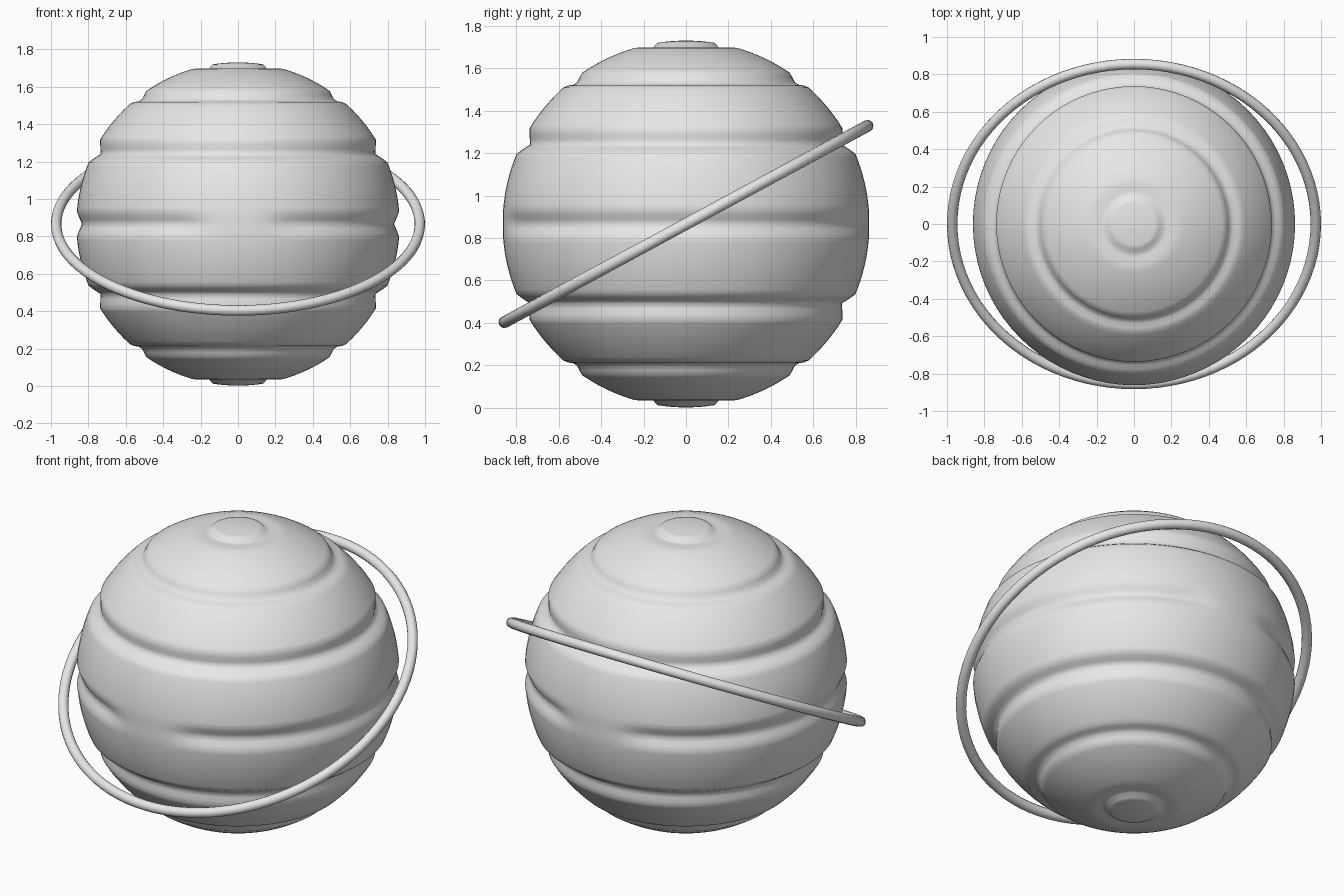
import bpy
import bmesh
from math import asin, atan2, cos, sin, degrees, radians, pi

RADIUS = 0.864
CENTRE = (0, 0, 0.866)

cube = bpy.data.objects.get("Cube")
if cube:
    bpy.data.objects.remove(cube, do_unlink=True)

grey = bpy.data.materials.new("light grey")
grey.use_nodes = True
grey.diffuse_color = (0.8, 0.8, 0.8, 1)
grey.node_tree.nodes["Principled BSDF"].inputs["Base Color"].default_value = grey.diffuse_color

# Grooves: lower edge, deepest point and upper edge in degrees of latitude, depth
GROOVES = [(-4.5, 0, 4.5, 0.03), (22.5, 27, 31.5, 0.04),
           (48.7, 51.8, 55.5, 0.027), (74, 79.5, 81, 0.018)]


def groove_depth(lat, azimuth):
    for low, mid, high, depth in GROOVES:
        if low < lat < high:
            t = (lat - low) / (mid - low) if lat < mid else (high - lat) / (high - mid)
            if mid == 0:
                # The equator groove fades out towards the front and back
                depth *= min(1, max(0.1, (abs(cos(azimuth)) - 0.15) / 0.2))
            return depth * t
    return 0


def finish(name, bm):
    mesh = bpy.data.meshes.new(name)
    bm.to_mesh(mesh)
    bm.free()
    mesh.materials.append(grey)
    mesh.shade_smooth()
    obj = bpy.data.objects.new(name, mesh)
    obj.location = CENTRE
    bpy.context.collection.objects.link(obj)
    return obj


# Banded globe
bm = bmesh.new()
bmesh.ops.create_uvsphere(bm, u_segments=80, v_segments=120, radius=RADIUS)
for v in bm.verts:
    lat = degrees(asin(max(-1, min(1, v.co.z / RADIUS))))
    v.co *= 1 - groove_depth(abs(lat), atan2(v.co.y, v.co.x)) / RADIUS
finish("globe", bm)

# Thin tilted ring, swept from a small circle
bm = bmesh.new()
SIDES, TUBE, MAJOR = 12, 0.028, 0.972
section = [bm.verts.new((MAJOR + TUBE * cos(2 * pi * i / SIDES), 0, TUBE * sin(2 * pi * i / SIDES)))
           for i in range(SIDES)]
edges = [bm.edges.new((section[i - 1], section[i])) for i in range(SIDES)]
bmesh.ops.spin(bm, geom=section + edges, cent=(0, 0, 0), axis=(0, 0, 1),
               angle=2 * pi, steps=96, use_merge=True)
bmesh.ops.remove_doubles(bm, verts=bm.verts, dist=0.0001)
bmesh.ops.recalc_face_normals(bm, faces=bm.faces)
ring = finish("ring", bm)
ring.rotation_euler.x = radians(28.4)
